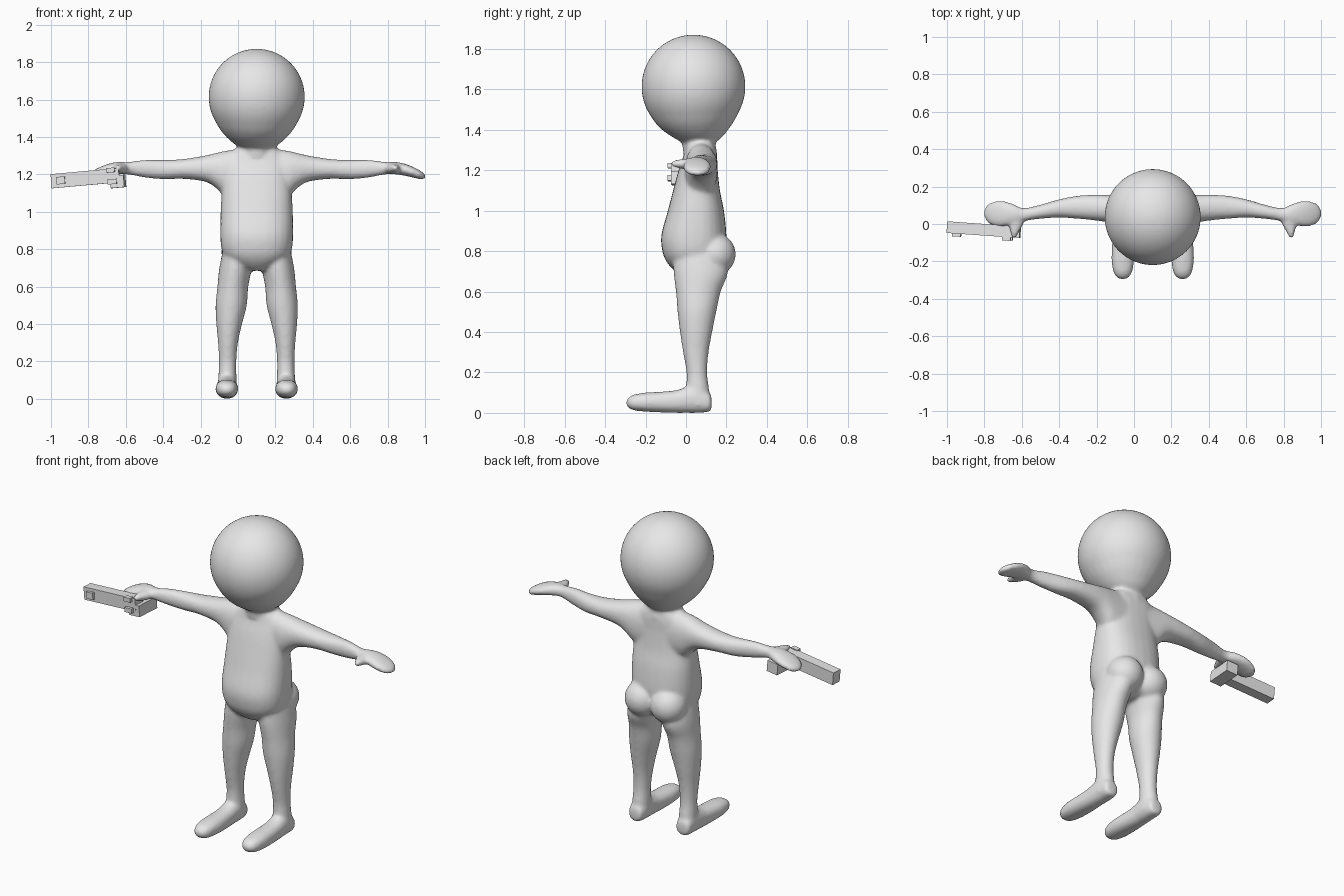
import bpy, bmesh, math
from mathutils import Vector, Matrix, Euler

CX = 0.1  # figure's own centre line

grey = bpy.data.materials.new("light_grey")
grey.diffuse_color = (0.8, 0.8, 0.8, 1)


def smooth_rows(rows, steps=5):
    """Catmull-Rom interpolation through the section rows."""
    p = [rows[0]] + rows + [rows[-1]]
    out = []
    for i in range(1, len(p) - 2):
        for s in range(steps):
            t = s / steps
            out.append([0.5 * (2 * b + (c - a) * t + (2 * a - 5 * b + 4 * c - d) * t * t
                               + (3 * b - a - 3 * c + d) * t ** 3)
                        for a, b, c, d in zip(*p[i - 1:i + 3])])
    return out + [list(rows[-1])]


def loft(bm, axis, rows, power=2.0, side=1, n=28):
    """Rows are (position on axis, min/max on first, min/max on second cross axis)."""
    rings = []
    for t, a0, a1, b0, b1 in smooth_rows(rows):
        ring = []
        for k in range(n):
            w = 2 * math.pi * k / n
            c, s = math.cos(w), math.sin(w)
            a = (a0 + a1) / 2 + (a1 - a0) / 2 * math.copysign(abs(c) ** (2 / power), c)
            b = (b0 + b1) / 2 + (b1 - b0) / 2 * math.copysign(abs(s) ** (2 / power), s)
            x, y, z = {"x": (t, a, b), "y": (a, t, b), "z": (a, b, t)}[axis]
            ring.append(bm.verts.new((x * side, y, z)))
        rings.append(ring)
    faces = [bm.faces.new(rings[0]), bm.faces.new(rings[-1])]
    for r, q in zip(rings, rings[1:]):
        for k in range(n):
            j = (k + 1) % n
            faces.append(bm.faces.new((r[k], r[j], q[j], q[k])))
    bmesh.ops.recalc_face_normals(bm, faces=faces)


def ball(bm, centre, radius):
    bmesh.ops.create_uvsphere(bm, u_segments=48, v_segments=32, radius=radius,
                              matrix=Matrix.Translation(centre))


def make_object(name, bm):
    me = bpy.data.meshes.new(name)
    bm.to_mesh(me)
    bm.free()
    me.materials.append(grey)
    ob = bpy.data.objects.new(name, me)
    bpy.context.collection.objects.link(ob)
    return ob


# ---- figure: overlapping solids, fused and smoothed ----
bm = bmesh.new()

# head and tapering neck
ball(bm, (0, 0.037, 1.614), 0.257)
neck = [(1.29, .085, .07), (1.335, .083, .062), (1.35, .102, .06), (1.37, .13, .054),
        (1.40, .163, .045), (1.44, .196, .04), (1.50, .23, .037), (1.55, .246, .037)]
loft(bm, "z", [(z, -r, r, y - r, y + r) for z, r, y in neck])

# torso with belly
loft(bm, "z", [
    (.685, -.05, .05, -.03, .12), (.71, -.11, .11, -.065, .17), (.75, -.165, .165, -.098, .19),
    (.80, -.188, .188, -.117, .195), (.88, -.195, .195, -.122, .2), (1.0, -.193, .193, -.09, .188),
    (1.1, -.187, .187, -.064, .168), (1.2, -.18, .18, -.037, .157), (1.28, -.17, .17, -.01, .152),
    (1.335, -.11, .11, .0, .142)], power=2.4)

for s in (1, -1):
    # buttock
    ball(bm, (s * .085, .142, .785), .104)
    # leg
    loft(bm, "z", [
        (.82, .03, .175, -.06, .18), (.7, .028, .2, -.062, .208), (.6, .045, .21, -.05, .172),
        (.5, .053, .22, -.042, .15), (.4, .078, .216, -.03, .13), (.3, .1, .207, -.015, .112),
        (.2, .109, .202, .002, .105), (.12, .108, .205, .0, .114), (.04, .105, .21, .0, .12)],
        side=s)
    # foot
    loft(bm, "y", [
        (.127, .135, .18, .025, .07), (.115, .115, .203, .005, .1), (.05, .105, .21, .0, .135),
        (0, .106, .212, .0, .127), (-.05, .104, .214, .0, .112), (-.12, .1, .218, .002, .105),
        (-.2, .1, .22, .006, .1), (-.26, .111, .209, .013, .09), (-.287, .13, .19, .027, .073),
        (-.297, .152, .168, .045, .055)], power=2.3, side=s)
    # shoulder, arm and hand
    loft(bm, "x", [
        (.0, .0, .15, 1.05, 1.337), (.1, -.005, .153, 1.05, 1.335), (.17, -.005, .156, 1.08, 1.325),
        (.21, .002, .157, 1.12, 1.316), (.25, .01, .157, 1.15, 1.306), (.3, .018, .157, 1.166, 1.296),
        (.4, .028, .151, 1.176, 1.281), (.5, .034, .132, 1.174, 1.277), (.6, .028, .103, 1.183, 1.277),
        (.69, .015, .085, 1.2, 1.266), (.74, .002, .105, 1.2, 1.267), (.79, -.012, .121, 1.193, 1.257),
        (.84, -.013, .122, 1.182, 1.238), (.88, .005, .108, 1.173, 1.216), (.902, .04, .075, 1.178, 1.198)],
        power=2.2, side=s)
    # thumb
    loft(bm, "y", [
        (.05, .68, .775, 1.203, 1.262), (.0, .69, .77, 1.204, 1.258), (-.035, .71, .762, 1.21, 1.254),
        (-.065, .725, .757, 1.218, 1.248), (-.078, .736, .746, 1.229, 1.238)], side=s)

body = make_object("figure", bm)
body.location.x = CX
remesh = body.modifiers.new("fuse", "REMESH")
remesh.mode = "VOXEL"
remesh.voxel_size = 0.01
remesh.use_smooth_shade = True
soften = body.modifiers.new("soften", "SMOOTH")
soften.factor = 0.5
soften.iterations = 8
bpy.context.view_layer.objects.active = body
body.select_set(True)
for m in ("fuse", "soften"):
    bpy.ops.object.modifier_apply(modifier=m)
bpy.ops.object.shade_smooth()

# ---- boxy hand tool, slightly tilted ----
tilt = Matrix.Translation((-.997, -.017, 1.163)) @ Euler((0, -.09, -.07)).to_matrix().to_4x4()


def box(name, lo, hi):
    lo, hi = Vector(lo), Vector(hi)
    bm = bmesh.new()
    bmesh.ops.create_cube(bm, size=1, matrix=tilt @ Matrix.Translation((lo + hi) / 2)
                          @ Matrix.Diagonal((*(hi - lo), 1)))
    make_object(name, bm)


box("barrel", (0, -.031, -.038), (.365, .031, .038))
box("grip", (.315, -.03, -.066), (.388, .125, .0))
box("front_knob", (.028, -.047, -.02), (.075, -.02, .02))
box("upper_knob", (.30, -.05, .018), (.345, -.02, .043))
box("lower_knob", (.30, -.05, -.045), (.35, -.02, -.018))
